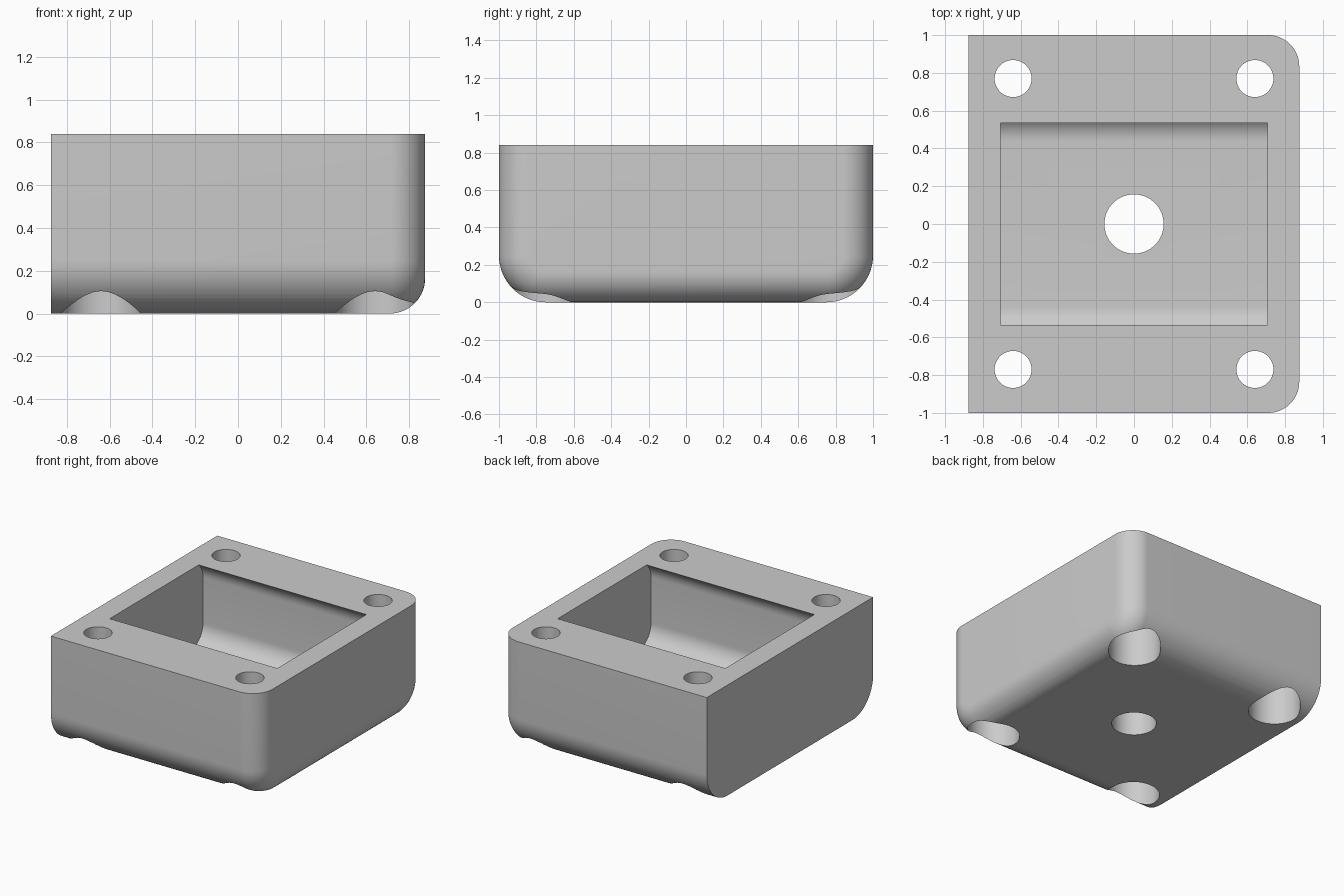
import bpy, bmesh, math

cube = bpy.data.objects.get("Cube")
if cube:
    bpy.data.objects.remove(cube, do_unlink=True)

HALF_X, HALF_Y, HEIGHT = 0.875, 1.0, 0.84
BOTTOM_R, SIDE_R = 0.25, 0.165
STEPS = 16

grey = bpy.data.materials.new("plain grey")
grey.use_nodes = True
grey.diffuse_color = (0.6, 0.6, 0.6, 1)
grey.node_tree.nodes["Principled BSDF"].inputs["Base Color"].default_value = (0.6, 0.6, 0.6, 1)


def arc(cy, cz, radius, start):
    """Quarter circle in y and z, counter-clockwise from a start angle in degrees."""
    angles = [math.radians(start + 90 * i / STEPS) for i in range(STEPS + 1)]
    return [(cy + radius * math.cos(a), cz + radius * math.sin(a)) for a in angles]


def trough(half_y, bottom, top, radius):
    """Section with rounded lower corners and a square top."""
    y, z = half_y - radius, bottom + radius
    return [(half_y, top), (-half_y, top)] + arc(-y, z, radius, 180) + arc(y, z, radius, 270)


def rounded_slot(half_y, bottom, top, radius):
    """Section with all four corners rounded."""
    y, low, high = half_y - radius, bottom + radius, top - radius
    return (arc(y, high, radius, 0) + arc(-y, high, radius, 90)
            + arc(-y, low, radius, 180) + arc(y, low, radius, 270))


def loft(name, sections):
    """Skin a list of (x, profile) sections and cap both ends."""
    bm = bmesh.new()
    rings = [[bm.verts.new((x, y, z)) for y, z in pts] for x, pts in sections]
    n = len(rings[0])
    for a, b in zip(rings, rings[1:]):
        for i in range(n):
            j = (i + 1) % n
            bm.faces.new((a[i], a[j], b[j], b[i]))
    bm.faces.new(rings[0])
    bm.faces.new(rings[-1])
    bmesh.ops.recalc_face_normals(bm, faces=bm.faces[:])
    mesh = bpy.data.meshes.new(name)
    bm.to_mesh(mesh)
    bm.free()
    obj = bpy.data.objects.new(name, mesh)
    bpy.context.collection.objects.link(obj)
    mesh.materials.append(grey)
    return obj


def drill(name, x, y, radius, z0, z1):
    bpy.ops.mesh.primitive_cylinder_add(vertices=64, radius=radius, depth=z1 - z0,
                                        location=(x, y, (z0 + z1) / 2))
    obj = bpy.context.object
    obj.name = name
    obj.data.materials.append(grey)
    return obj


# Housing body: rounded underside, one end face rounded all along its rim
sections = [(-HALF_X, trough(HALF_Y, 0, HEIGHT, BOTTOM_R))]
for i in range(STEPS + 1):
    t = math.pi / 2 * i / STEPS
    inset = SIDE_R * (1 - math.cos(t))
    sections.append((HALF_X - SIDE_R + SIDE_R * math.sin(t),
                     trough(HALF_Y - inset, inset, HEIGHT, BOTTOM_R - inset)))
body = loft("housing_body", sections)

# Rounded pocket whose upper curves leave an overhanging lip, and the centre hole
pocket = rounded_slot(0.588, 0.23, 0.876, 0.15)
cutters = [loft("pocket_cutter", [(-0.706, pocket), (0.706, pocket)]),
           drill("centre_hole_cutter", 0, 0, 0.157, -0.2, 0.5)]

# Corner screw holes, widened from below
for x in (-0.64, 0.64):
    for y in (-0.77, 0.77):
        cutters.append(drill("screw_hole_cutter", x, y, 0.098, -0.2, 1.0))
        cutters.append(drill("screw_head_cutter", x, y, 0.183, -0.2, 0.32))

bpy.ops.object.select_all(action='DESELECT')
bpy.context.view_layer.objects.active = body
body.select_set(True)
for cutter in cutters:
    mod = body.modifiers.new("cut", 'BOOLEAN')
    mod.operation = 'DIFFERENCE'
    mod.solver = 'EXACT'
    mod.object = cutter
    bpy.ops.object.modifier_apply(modifier=mod.name)
    bpy.data.objects.remove(cutter, do_unlink=True)

bpy.ops.object.shade_smooth_by_angle(angle=math.radians(30))
